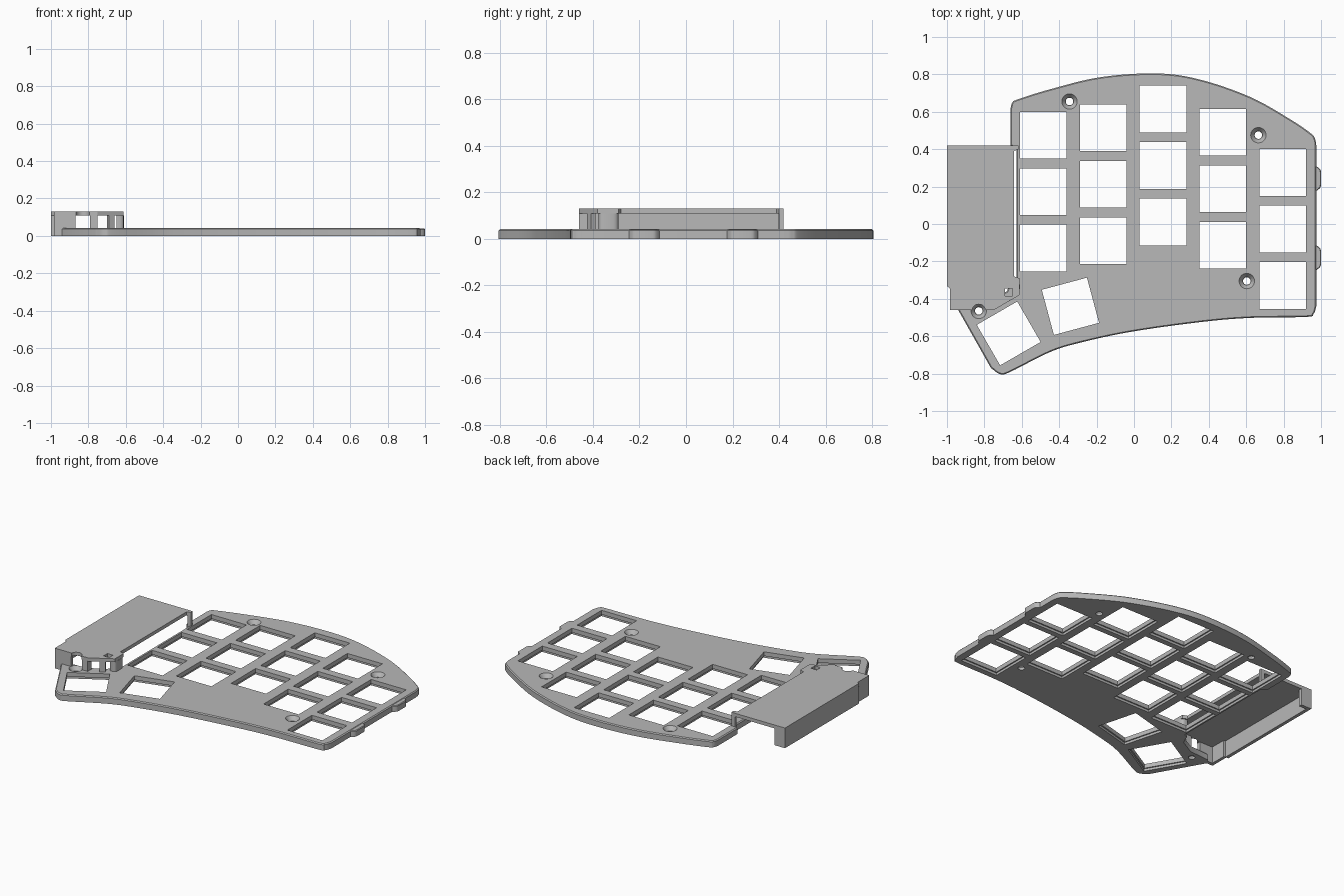
import bpy, bmesh, math
from mathutils import Vector, Matrix

if "Cube" in bpy.data.objects:
    bpy.data.objects.remove(bpy.data.objects["Cube"])

grey = bpy.data.materials.new("plain_grey")
grey.use_nodes = True
grey.diffuse_color = (0.48, 0.48, 0.48, 1)
grey.node_tree.nodes["Principled BSDF"].inputs["Base Color"].default_value = grey.diffuse_color

TOP = 0.042      # plate thickness
ROOF = 0.108     # underside of the cover lid
HIGH = 0.13      # top of the cover


def finish(name, bm):
    bmesh.ops.recalc_face_normals(bm, faces=bm.faces)
    mesh = bpy.data.meshes.new(name)
    bm.to_mesh(mesh)
    bm.free()
    mesh.materials.append(grey)
    ob = bpy.data.objects.new(name, mesh)
    bpy.context.collection.objects.link(ob)
    return ob


def prism(bm, pts, z0, z1, chamfer=0):
    """Extrude a flat outline, optionally chamfering its upper rim."""
    face = bm.faces.new([bm.verts.new((x, y, z0)) for x, y in pts])
    new = bmesh.ops.extrude_face_region(bm, geom=[face])["geom"]
    bmesh.ops.translate(bm, vec=(0, 0, z1 - z0),
                        verts=[g for g in new if isinstance(g, bmesh.types.BMVert)])
    if chamfer:
        rim = [e for e in bm.edges if all(abs(v.co.z - z1) < 1e-5 for v in e.verts)]
        bmesh.ops.bevel(bm, geom=rim, offset=chamfer, segments=1, affect='EDGES')


def box(bm, x0, x1, y0, y1, z0, z1):
    prism(bm, [(x0, y0), (x1, y0), (x1, y1), (x0, y1)], z0, z1)


def cone(bm, x, y, z0, z1, r0, r1, n=32):
    bmesh.ops.create_cone(bm, cap_ends=True, segments=n, radius1=r0, radius2=r1, depth=z1 - z0,
                          matrix=Matrix.Translation((x, y, (z0 + z1) / 2)))


def square(x, y, size, degrees):
    turn = Matrix.Rotation(math.radians(degrees), 2)
    h = size / 2
    return [tuple(Vector((x, y)) + turn @ Vector(c)) for c in ((-h, -h), (h, -h), (h, h), (-h, h))]


def spline(pts, n=6):
    """Smooth path through the given points."""
    p = [Vector(q) for q in pts]
    p = [2 * p[0] - p[1]] + p + [2 * p[-1] - p[-2]]
    out = []
    for a, b, c, d in zip(p, p[1:], p[2:], p[3:]):
        for i in range(n):
            t = i / n
            out.append(tuple(0.5 * (2 * b + (c - a) * t + (2 * a - 5 * b + 4 * c - d) * t * t
                                    + (3 * b - a - 3 * c + d) * t ** 3)))
    return out + [tuple(p[-2])]


def cut(ob, bm):
    cutter = finish("cutter", bm)
    cutter.hide_render = True
    mod = ob.modifiers.new("cut", 'BOOLEAN')
    mod.operation, mod.solver, mod.object = 'DIFFERENCE', 'EXACT', cutter
    bpy.context.view_layer.update()
    mesh = bpy.data.meshes.new_from_object(ob.evaluated_get(bpy.context.evaluated_depsgraph_get()))
    ob.modifiers.clear()
    ob.data = mesh
    bpy.data.objects.remove(cutter)


# Switch plate outline: curved back, rounded corners, swept thumb corner
back = spline([(-0.66, 0.62), (-0.65, 0.65), (-0.62, 0.667), (-0.45, 0.72), (-0.18, 0.785),
               (0.12, 0.805), (0.35, 0.773), (0.62, 0.68), (0.835, 0.56), (0.945, 0.485),
               (0.968, 0.455), (0.975, 0.42)])
front = spline([(0.975, -0.44), (0.96, -0.48), (0.92, -0.497), (0.62, -0.502), (0.35, -0.525),
                (-0.02, -0.577), (-0.29, -0.635), (-0.45, -0.685), (-0.66, -0.79),
                (-0.715, -0.803), (-0.765, -0.77)])
under_cover = [(-0.94, -0.46), (-0.92, -0.425), (-0.78, -0.415), (-0.68, -0.36), (-0.655, -0.3),
               (-0.628, -0.29), (-0.628, 0.40), (-0.66, 0.42)]
bm = bmesh.new()
prism(bm, back + front + under_cover, 0, TOP, 0.006)
plate = finish("switch_plate", bm)

# Switch openings: five staggered columns and two thumb keys, relieved below
keys = [(x, y - 0.302 * row, 0) for x, y in
        ((-0.485, 0.475), (-0.165, 0.515), (0.155, 0.615), (0.475, 0.49), (0.795, 0.275))
        for row in range(3)]
keys += [(-0.34, -0.44, 15), (-0.67, -0.585, 30)]
bm = bmesh.new()
for x, y, a in keys:
    prism(bm, square(x, y, 0.25, a), -0.05, 0.1)
cut(plate, bm)
bm = bmesh.new()
for x, y, a in keys:
    prism(bm, square(x, y, 0.266, a), -0.05, 0.015)
cut(plate, bm)

# Countersunk screw holes
screws = [(-0.345, 0.655), (0.665, 0.475), (0.603, -0.305), (-0.83, -0.465)]
for r0, r1, z0, z1 in ((0.02, 0.02, -0.05, 0.1), (0.022, 0.042, 0.016, TOP + 0.001)):
    bm = bmesh.new()
    for x, y in screws:
        cone(bm, x, y, z0, z1, r0, r1)
    cut(plate, bm)

# Rounded tabs on the right edge
for name, y in (("rear_side_tab", 0.243), ("front_side_tab", -0.18)):
    bm = bmesh.new()
    prism(bm, spline([(0.96, y - 0.068), (0.975, y - 0.066), (0.995, y - 0.05), (1.0, y - 0.035)], 3)
          + spline([(1.0, y + 0.035), (0.995, y + 0.05), (0.975, y + 0.066), (0.96, y + 0.068)], 3),
          0, TOP - 0.003, 0.004)
    finish(name, bm)

# Cover lid with screw notch and a small square opening
bm = bmesh.new()
prism(bm, [(-1, 0.42), (-0.617, 0.42), (-0.617, 0.40), (-0.642, 0.39), (-0.642, -0.28),
           (-0.612, -0.29), (-0.612, -0.38), (-0.75, -0.46), (-0.985, -0.46),
           (-0.985, -0.345), (-1, -0.33)], ROOF, HIGH)
lid = finish("cover_lid", bm)
bm = bmesh.new()
cone(bm, -0.83, -0.465, 0.05, 0.2, 0.036, 0.036)
box(bm, -0.69, -0.65, -0.385, -0.345, 0.05, 0.2)
cut(lid, bm)

# Cover walls and posts, open below, behind and toward the plate
walls = {
    "cover_left_wall": (-1, -0.978, -0.335, 0.42, 0),
    "cover_left_front_wall": (-0.985, -0.965, -0.46, -0.335, 0),
    "cover_front_wall": (-0.965, -0.87, -0.46, -0.438, 0),
    "cover_rear_left_post": (-0.978, -0.925, 0.398, 0.42, 0),
    "cover_rear_right_post": (-0.642, -0.617, 0.40, 0.42, 0.02),
    "cover_front_middle_post": (-0.79, -0.75, -0.46, -0.42, TOP),
}
for name, (x0, x1, y0, y1, z0) in walls.items():
    bm = bmesh.new()
    box(bm, x0, x1, y0, y1, z0, ROOF)
    finish(name, bm)

# Front right pillar and the slim clip beside it
bm = bmesh.new()
prism(bm, spline([(-0.65, -0.375), (-0.625, -0.375), (-0.612, -0.36), (-0.612, -0.31),
                  (-0.625, -0.292), (-0.65, -0.29)], 3), 0.02, ROOF)
finish("cover_front_right_pillar", bm)
bm = bmesh.new()
prism(bm, [(-0.69, -0.425), (-0.66, -0.408), (-0.67, -0.39), (-0.70, -0.407)], 0.02, ROOF)
finish("cover_clip", bm)

# Keep hard edges crisp and curves smooth
bpy.ops.object.select_all(action='DESELECT')
for ob in (o for o in bpy.context.scene.objects if o.type == 'MESH' and grey.name in o.data.materials):
    ob.select_set(True)
    bpy.context.view_layer.objects.active = ob
bpy.ops.object.shade_smooth_by_angle(angle=math.radians(25))
